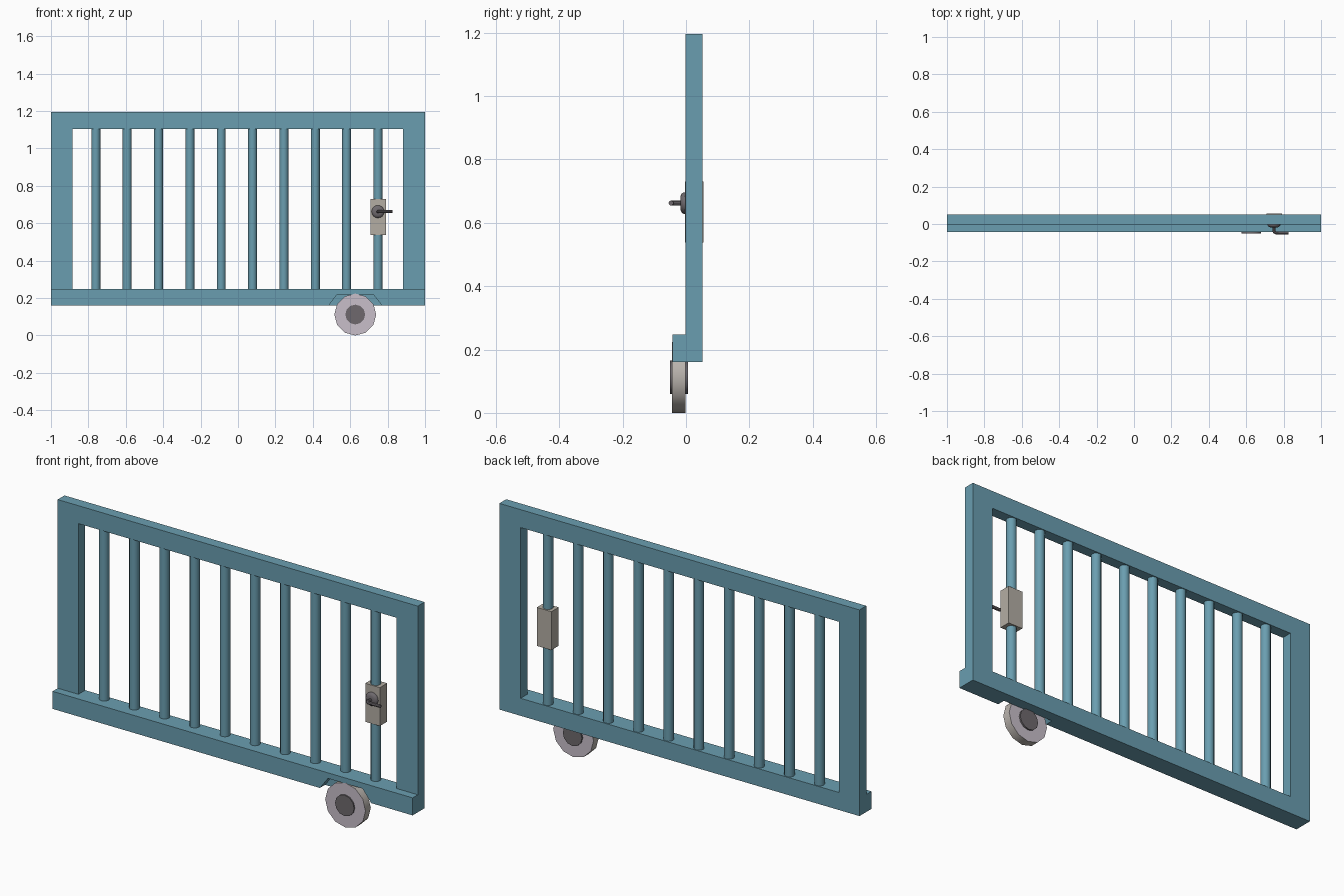
import bpy, bmesh, math
from mathutils import Matrix, Vector

if "Cube" in bpy.data.objects:
    bpy.data.objects.remove(bpy.data.objects["Cube"])


def material(name, r, g, b):
    lin = [((c / 255 + 0.055) / 1.055) ** 2.4 for c in (r, g, b)]
    m = bpy.data.materials.new(name)
    m.diffuse_color = (*lin, 1)
    m.use_nodes = True
    m.node_tree.nodes["Principled BSDF"].inputs["Base Color"].default_value = m.diffuse_color
    return m


TEAL = material("teal paint", 106, 158, 176)
PLATE = material("beige metal", 180, 174, 164)
RUBBER = material("pale tread", 186, 180, 174)
DISC = material("lavender wheel face", 200, 191, 202)
DARK = material("dark metal", 110, 105, 109)


def finish(name, bm, *mats):
    bmesh.ops.recalc_face_normals(bm, faces=bm.faces)
    me = bpy.data.meshes.new(name)
    bm.to_mesh(me)
    bm.free()
    ob = bpy.data.objects.new(name, me)
    bpy.context.collection.objects.link(ob)
    for m in mats:
        me.materials.append(m)
    return ob


def smooth(ob, angle=40):
    bpy.ops.object.select_all(action='DESELECT')
    ob.select_set(True)
    bpy.context.view_layer.objects.active = ob
    bpy.ops.object.shade_smooth_by_angle(angle=math.radians(angle))


def prism(name, pts, y0, y1, mat):
    """Extrude an x/z outline along y."""
    bm = bmesh.new()
    face = bm.faces.new([bm.verts.new((x, y0, z)) for x, z in pts])
    ext = bmesh.ops.extrude_face_region(bm, geom=[face])
    verts = [v for v in ext["geom"] if isinstance(v, bmesh.types.BMVert)]
    bmesh.ops.translate(bm, verts=verts, vec=(0, y1 - y0, 0))
    return finish(name, bm, mat)


def rect(x0, x1, z0, z1):
    return [(x0, z0), (x1, z0), (x1, z1), (x0, z1)]


def lathe_y(name, x, z, rings, sides, *mats):
    """Closed round part about the y axis from (y, radius) rings."""
    bm = bmesh.new()
    loops = [[bm.verts.new((x + r * math.sin(2 * math.pi * i / sides), y,
                            z + r * math.cos(2 * math.pi * i / sides)))
              for i in range(sides)] for y, r in rings]
    for a, b in zip(loops, loops[1:]):
        for i in range(sides):
            j = (i + 1) % sides
            bm.faces.new((a[i], a[j], b[j], b[i]))
    bm.faces.new(loops[0])
    bm.faces.new(loops[-1])
    return finish(name, bm, *mats)


# Gate frame: mitred ring of four members
Y0, Y1 = -0.002, 0.052
bm = bmesh.new()
loops = [[bm.verts.new((x, y, z)) for x, z in pts] for pts, y in (
    (rect(-1, 1, 0.16, 1.195), Y0), (rect(-1, 1, 0.16, 1.195), Y1),
    (rect(-0.885, 0.882, 0.248, 1.105), Y1), (rect(-0.885, 0.882, 0.248, 1.105), Y0))]
for k in range(4):
    a, b = loops[k], loops[(k + 1) % 4]
    for i in range(4):
        j = (i + 1) % 4
        bm.faces.new((a[i], a[j], b[j], b[i]))
finish("gate_frame", bm, TEAL)

# Front bottom rail with wheel notch
prism("bottom_rail", [(-1, 0.16), (0.485, 0.16), (0.53, 0.22), (0.722, 0.22),
                      (0.77, 0.16), (1, 0.16), (1, 0.248), (-1, 0.248)],
      -0.043, Y0, TEAL)

# Vertical bars
for n in range(10):
    bm = bmesh.new()
    bmesh.ops.create_cone(bm, cap_ends=True, segments=12, radius1=0.024, radius2=0.024,
                          depth=0.875,
                          matrix=Matrix.Translation((-0.76 + n * 0.1676, 0.025, 0.6765)))
    smooth(finish(f"bar_{n + 1}", bm, TEAL))

# Wheel: pale tread with lavender side faces, dark hub through the middle
WX, WZ = 0.627, 0.112
wheel = lathe_y("wheel", WX, WZ, [(-0.044, 0.112), (-0.002, 0.112)], 12, RUBBER, DISC)
for p in wheel.data.polygons:
    p.material_index = 1 if abs(p.normal.y) > 0.9 else 0
smooth(wheel)
smooth(lathe_y("wheel_hub", WX, WZ, [(-0.05, 0.053), (0.006, 0.053)], 12, DARK))

# Lock box
prism("lock_box", rect(0.709, 0.79, 0.537, 0.73), -0.003, 0.055, PLATE)

# Handle rose and bent lever
HX, HZ = 0.748, 0.662
smooth(lathe_y("handle_rose", HX, HZ,
               [(-0.018, 0.02), (-0.014, 0.029), (-0.008, 0.034), (-0.002, 0.034)], 16, DARK))
cu = bpy.data.curves.new("handle_lever", 'CURVE')
cu.dimensions = '3D'
cu.bevel_depth = 0.008
cu.bevel_resolution = 2
cu.use_fill_caps = True
path = [(0, -0.015), (0, -0.037), (0.003, -0.044), (0.01, -0.047), (0.077, -0.047)]
sp = cu.splines.new('POLY')
sp.points.add(len(path) - 1)
for pt, (dx, y) in zip(sp.points, path):
    pt.co = (HX + dx, y, HZ, 1)
lever = bpy.data.objects.new("handle_lever", cu)
bpy.context.collection.objects.link(lever)
cu.materials.append(DARK)
bpy.ops.object.select_all(action='DESELECT')
lever.select_set(True)
bpy.context.view_layer.objects.active = lever
bpy.ops.object.convert(target='MESH')
smooth(bpy.context.view_layer.objects.active)
